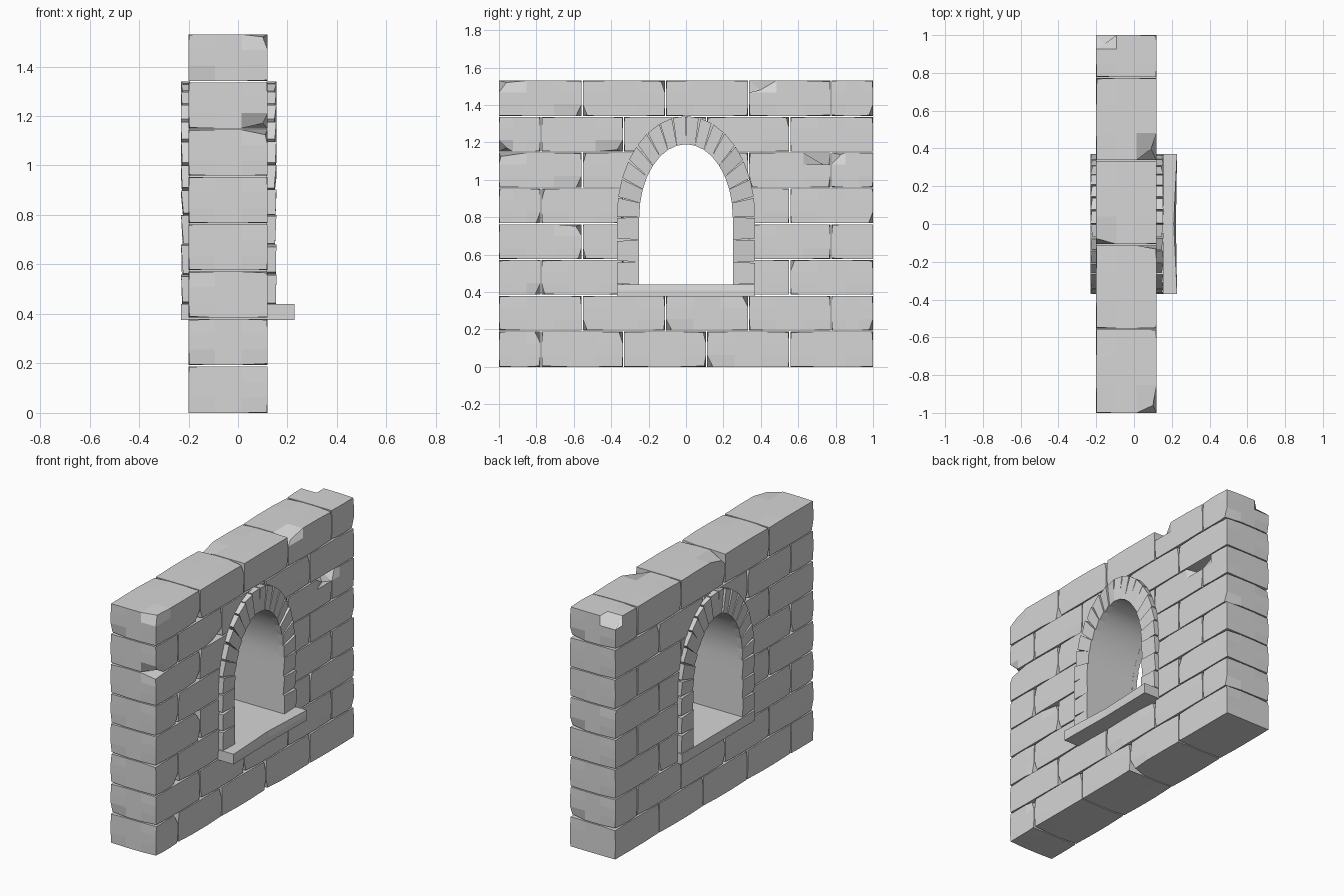
import bpy, bmesh, math, random
from mathutils import Vector

random.seed(7)
if "Cube" in bpy.data.objects:
    bpy.data.objects.remove(bpy.data.objects["Cube"])

BACK, FRONT = -0.2, 0.12        # wall faces along x
ROWS, TOP = 8, 1.53
ROW_H = TOP / ROWS
GAP = 0.003
SILL_Z, SPRING = 0.44, 0.8      # bottom and spring line of the arch
ARC, STRAIGHT = 8, 3            # arch blocks per side
GREY = (0.67, 0.67, 0.67, 1)

stone = bpy.data.materials.new("grey_stone")
stone.use_nodes = True
stone.diffuse_color = GREY
stone.node_tree.nodes["Principled BSDF"].inputs["Base Color"].default_value = GREY


def finish(bm, name):
    bmesh.ops.recalc_face_normals(bm, faces=bm.faces)
    mesh = bpy.data.meshes.new(name)
    bm.to_mesh(mesh)
    bm.free()
    mesh.materials.append(stone)
    obj = bpy.data.objects.new(name, mesh)
    bpy.context.collection.objects.link(obj)
    return obj


def add_box(bm, place, cuts=0):
    """Add a cube whose points (-1..1) are moved by place()."""
    box = bmesh.new()
    bmesh.ops.create_cube(box, size=2)
    if cuts:
        bmesh.ops.subdivide_edges(box, edges=box.edges[:], cuts=cuts, use_grid_fill=True)
    for v in box.verts:
        v.co = place(v.co.copy())
    piece = bpy.data.meshes.new("piece")
    box.to_mesh(piece)
    box.free()
    bm.from_mesh(piece)
    bpy.data.meshes.remove(piece)


def mix(a, b, u):
    return a + (b - a) * (u + 1) / 2


def arch(s, half, top):
    """Point (y, z) on the arch, s counted in blocks from the crown."""
    a, side = abs(s), math.copysign(1, s)
    if a <= ARC:
        t = a / ARC * math.pi / 2
        return side * half * math.sin(t), SPRING + (top - SPRING) * math.cos(t)
    return side * half, SPRING - (a - ARC) * (SPRING - SILL_Z) / STRAIGHT


# Broken corners: (row, brick, corner signs) -> shift
chips = {
    (7, 4, (-1, 1, 1)): (0.04, -0.05, -0.08),
    (7, 0, (1, -1, 1)): (-0.02, 0.04, -0.01),
    (7, 3, (1, -1, 1)): (-0.03, 0.06, -0.05),
    (7, 0, (1, 1, -1)): (-0.01, -0.03, 0),
    (7, 2, (-1, -1, 1)): (0, 0.03, -0.03),
    (6, 0, (1, -1, -1)): (-0.02, 0.04, 0.02),
    (6, 1, (1, 1, -1)): (-0.02, -0.03, 0.01),
    (5, 3, (1, 1, 1)): (-0.06, -0.01, -0.08),
    (5, 4, (1, -1, 1)): (-0.02, 0.05, -0.01),
    (5, 0, (1, -1, 1)): (-0.01, 0.01, -0.02),
    (5, 0, (1, 1, -1)): (-0.01, -0.03, 0),
    (3, 0, (1, 1, 1)): (-0.01, -0.03, -0.01),
    (2, 0, (1, 1, -1)): (-0.01, -0.03, 0),
    (1, 2, (1, -1, -1)): (-0.01, 0.03, 0),
    (1, 2, (1, 1, 1)): (-0.01, -0.03, 0),
    (0, 0, (1, 1, 1)): (-0.01, -0.03, 0),
    (0, 3, (1, -1, -1)): (-0.01, 0.03, 0),
}


def add_brick(bm, row, index, y0, y1):
    low = row * ROW_H + (GAP if row else 0)
    high = (row + 1) * ROW_H - (GAP if row < ROWS - 1 else 0)
    start = y0 + (GAP if index else 0)
    end = y1 - (GAP if y1 < 1 else 0)

    def place(u):
        p = Vector((mix(BACK, FRONT, u.x), mix(start, end, u.y), mix(low, high, u.z)))
        if min(abs(c) for c in u) > 0.99:
            sign = tuple(int(math.copysign(1, c)) for c in u)
            if (row, index, sign) in chips:
                return p + Vector(chips[row, index, sign])
            wear = 0.025 if random.random() < 0.15 else 0.006
            size = (0.004, wear, 0.005)
            p -= Vector([s * d * random.random() for s, d in zip(sign, size)])
        return p

    add_box(bm, place, cuts=2)


# Hidden cutter for the window opening
bm = bmesh.new()
steps = [i / 2 for i in range(-2 * (ARC + STRAIGHT), 2 * (ARC + STRAIGHT) + 1)]
ring = [bm.verts.new((-0.4, *arch(s, 0.33, 1.29))) for s in steps]
face = bm.faces.new(ring)
moved = bmesh.ops.extrude_face_region(bm, geom=[face], use_keep_orig=True)["geom"]
bmesh.ops.translate(bm, vec=(0.8, 0, 0), verts=[g for g in moved if isinstance(g, bmesh.types.BMVert)])
cutter = finish(bm, "opening_cutter")
cutter.hide_render = True
cutter.hide_set(True)

# Brick courses in running bond
odd = [-1, -0.775, -0.335, 0.11, 0.555, 1]
even = [-1, -0.555, -0.11, 0.335, 0.775, 1]
for row in range(ROWS):
    joints = even if row % 2 else odd
    bm = bmesh.new()
    for i, (y0, y1) in enumerate(zip(joints, joints[1:])):
        add_brick(bm, row, i, y0, y1)
    course = finish(bm, f"brick_course_{row + 1}")
    if 2 <= row <= 6:
        cut = course.modifiers.new("opening", "BOOLEAN")
        cut.operation = "DIFFERENCE"
        cut.solver = "EXACT"
        cut.object = cutter

# Smooth lining inside the opening
bm = bmesh.new()
loops = []
for s in steps:
    inner, outer = arch(s, 0.25, 1.19), arch(s, 0.335, 1.295)
    loops.append([bm.verts.new((x, *p)) for x, p in
                  ((BACK, inner), (FRONT, inner), (FRONT, outer), (BACK, outer))])
for a, b in zip(loops, loops[1:]):
    for k in range(4):
        bm.faces.new((a[k], a[k - 1], b[k - 1], b[k]))
bm.faces.new(loops[0])
bm.faces.new(loops[-1])
lining = finish(bm, "arch_lining")
bpy.ops.object.select_all(action="DESELECT")
lining.select_set(True)
bpy.context.view_layer.objects.active = lining
bpy.ops.object.shade_smooth_by_angle(angle=math.radians(30))

# Raised arch blocks on both faces of the wall
for name, base, out in (("front_arch_blocks", FRONT, 0.155), ("back_arch_blocks", BACK, -0.23)):
    bm = bmesh.new()
    root = base - math.copysign(0.005, out)
    for s in range(-ARC - STRAIGHT, ARC + STRAIGHT):
        gap = random.uniform(0.02, 0.09)
        worn = random.uniform(0, 0.012) * math.copysign(1, out)

        def place(u):
            t = mix(s, s + 1, u.x)
            if u.y > 0:
                t -= gap * u.x
                p = arch(t, 0.37, 1.34)
            else:
                p = arch(t, 0.25, 1.19)
            # the edge away from the crown is worn back a little
            edge = out - worn if u.z > 0 and u.x * (s + 0.5) > 0 else out
            return Vector((edge if u.z > 0 else root, *p))

        add_box(bm, place)
    finish(bm, name)


# Projecting window sill, chipped in the middle of its front edge
def place_sill(u):
    p = Vector((mix(-0.23, 0.228, u.x), 0.37 * u.y, mix(0.375, SILL_Z, u.z)))
    if u.x > 0.9 and abs(u.y) < 0.5:
        p.x -= 0.018 if u.z > 0.5 else 0.006
    return p


bm = bmesh.new()
add_box(bm, place_sill, cuts=1)
finish(bm, "window_sill")
